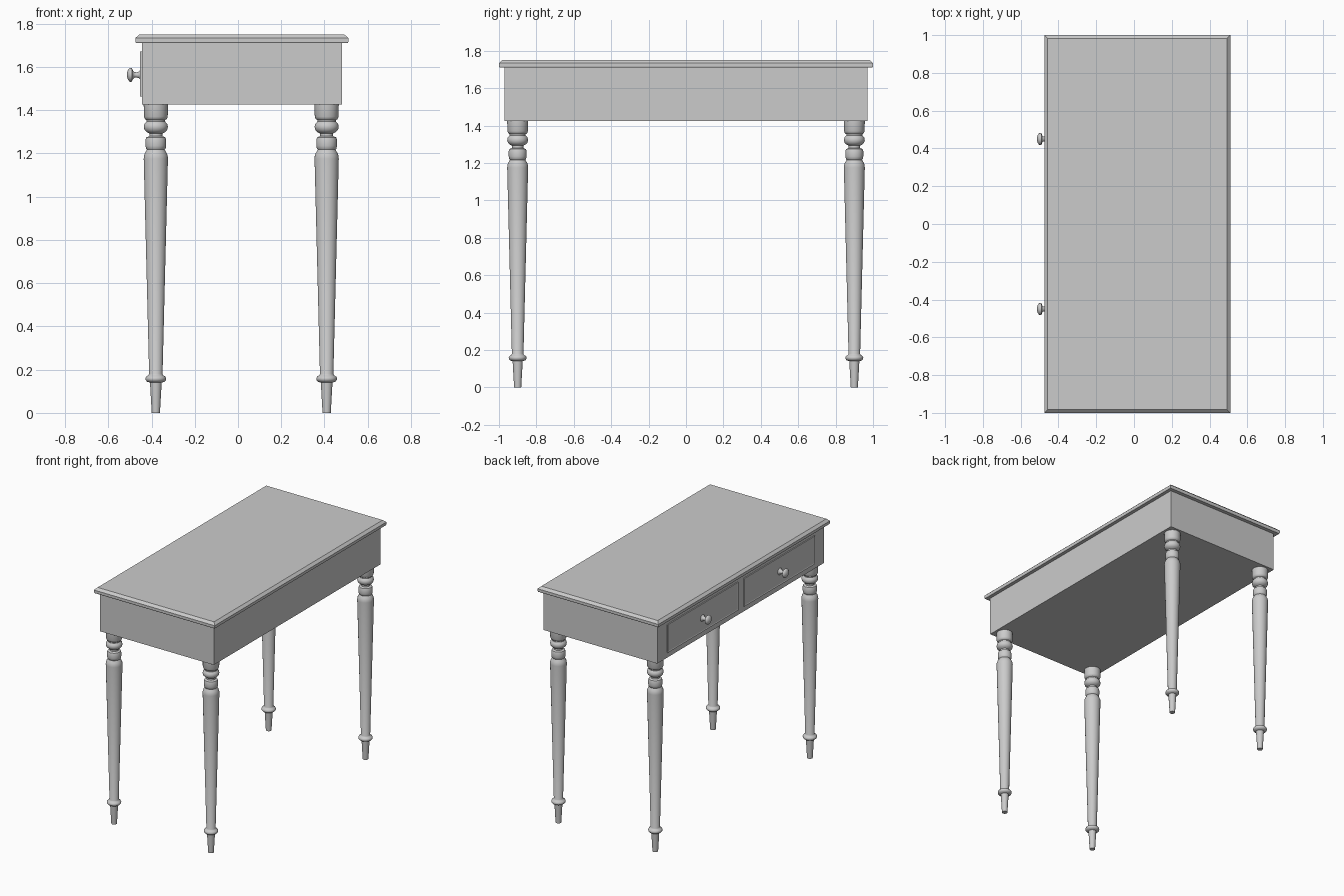
import bpy, bmesh, math
from mathutils import Matrix, Vector

cube = bpy.data.objects.get("Cube")
if cube:
    bpy.data.objects.remove(cube, do_unlink=True)

GREY = (0.6, 0.6, 0.6, 1)
mat = bpy.data.materials.new("plain grey")
mat.use_nodes = True
mat.diffuse_color = GREY
mat.node_tree.nodes["Principled BSDF"].inputs["Base Color"].default_value = GREY


def finish(name, bm, smooth=False):
    """Turn a bmesh into a linked object with the shared material."""
    bmesh.ops.recalc_face_normals(bm, faces=bm.faces)
    mesh = bpy.data.meshes.new(name)
    bm.to_mesh(mesh)
    bm.free()
    mesh.materials.append(mat)
    obj = bpy.data.objects.new(name, mesh)
    bpy.context.collection.objects.link(obj)
    if smooth:
        bpy.ops.object.select_all(action="DESELECT")
        obj.select_set(True)
        bpy.context.view_layer.objects.active = obj
        bpy.ops.object.shade_smooth_by_angle(angle=math.radians(40))
    return obj


def slab(name, x, y, levels):
    """Stack of rectangles: each level is (z, inset)."""
    bm = bmesh.new()
    rings = []
    for z, d in levels:
        corners = [(x[0] + d, y[0] + d), (x[1] - d, y[0] + d),
                   (x[1] - d, y[1] - d), (x[0] + d, y[1] - d)]
        rings.append([bm.verts.new((cx, cy, z)) for cx, cy in corners])
    for a, b in zip(rings, rings[1:]):
        for i in range(4):
            j = (i + 1) % 4
            bm.faces.new((a[i], a[j], b[j], b[i]))
    bm.faces.new(rings[0])
    bm.faces.new(rings[-1])
    return finish(name, bm)


def turned(name, profile, matrix, sides=32):
    """Lathe a (radius, height) profile about z, then place it."""
    bm = bmesh.new()
    rings = []
    for r, z in profile:
        rings.append([bm.verts.new((r * math.cos(math.tau * i / sides),
                                    r * math.sin(math.tau * i / sides), z))
                      for i in range(sides)])
    for a, b in zip(rings, rings[1:]):
        for i in range(sides):
            j = (i + 1) % sides
            bm.faces.new((a[i], a[j], b[j], b[i]))
    bm.faces.new(rings[0])
    bm.faces.new(rings[-1])
    bm.transform(matrix)
    return finish(name, bm, smooth=True)


# Table top with a chamfered upper edge, and the box below it
slab("table_top", (-0.475, 0.51), (-1, 1),
     [(1.71, 0.003), (1.716, 0), (1.733, 0), (1.75, 0.018)])
slab("apron_box", (-0.445, 0.482), (-0.97, 0.97), [(1.425, 0), (1.712, 0)])

# Turned legs
leg = [(0.019, 0), (0.027, 0.14), (0.04, 0.144), (0.047, 0.152), (0.048, 0.16),
       (0.044, 0.168), (0.034, 0.174), (0.031, 0.18), (0.056, 1.175),
       (0.055, 1.188), (0.05, 1.202), (0.041, 1.217), (0.045, 1.221),
       (0.048, 1.235), (0.048, 1.262), (0.044, 1.274), (0.03, 1.28),
       (0.03, 1.292), (0.042, 1.298), (0.052, 1.308), (0.056, 1.322),
       (0.053, 1.336), (0.043, 1.347), (0.043, 1.354), (0.05, 1.358),
       (0.055, 1.37), (0.056, 1.426)]
for end, y in (("front", -0.9), ("back", 0.9)):
    for side, x in (("right", -0.38), ("left", 0.41)):
        turned(f"{end}_{side}_leg", leg, Matrix.Translation((x, y, 0)))

# Drawer panels with a narrow raised border, and their round knobs
knob = [(0.025, 0), (0.022, 0.003), (0.015, 0.01), (0.012, 0.02), (0.013, 0.03),
        (0.02, 0.037), (0.031, 0.042), (0.033, 0.047), (0.031, 0.053),
        (0.022, 0.06), (0.01, 0.064), (0.002, 0.065)]
for end, s in (("front", -1), ("back", 1)):
    bm = bmesh.new()
    place = Matrix.Translation((-0.448, s * 0.446, 1.567)) @ Matrix.Diagonal((0.009, 0.825, 0.207, 1))
    bmesh.ops.create_cube(bm, size=1, matrix=place)
    face = [min(bm.faces, key=lambda f: f.calc_center_median().x)]
    bmesh.ops.inset_region(bm, faces=face, thickness=0.012)
    bmesh.ops.translate(bm, verts=list(face[0].verts), vec=Vector((0.003, 0, 0)))
    finish(f"{end}_drawer_panel", bm)
    turned(f"{end}_drawer_knob", knob,
           Matrix.Translation((-0.449, s * 0.45, 1.563)) @ Matrix.Rotation(-math.pi / 2, 4, "Y"), 24)
